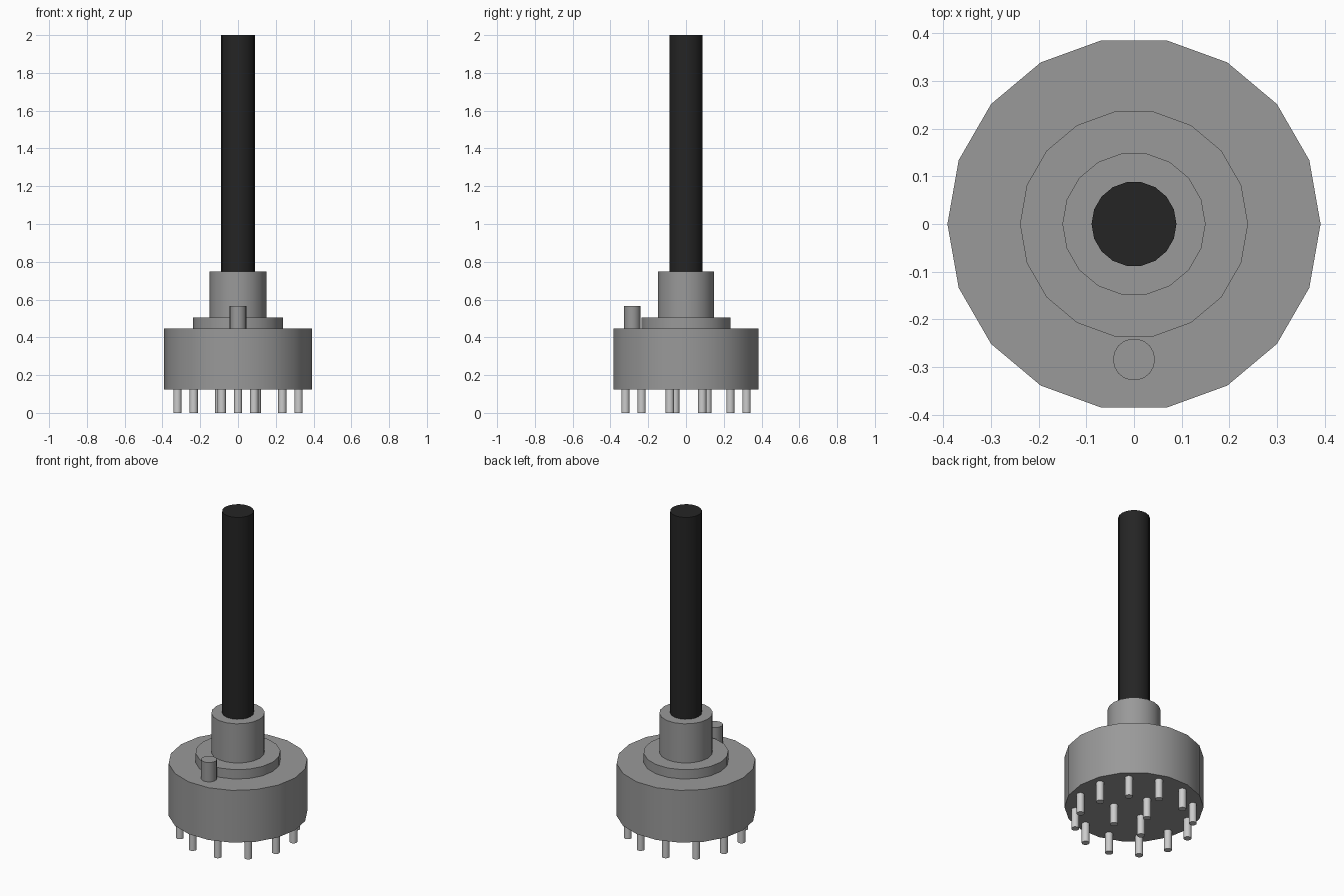
import bpy
import math

if "Cube" in bpy.data.objects:
    bpy.data.objects.remove(bpy.data.objects["Cube"])


def material(name, r, g, b):
    m = bpy.data.materials.new(name)
    m.diffuse_color = (r, g, b, 1)
    m.use_nodes = True
    m.node_tree.nodes["Principled BSDF"].inputs["Base Color"].default_value = m.diffuse_color
    return m


BODY_GREY = material("body grey", 0.32, 0.32, 0.32)
SHAFT_BLACK = material("shaft black", 0.018, 0.018, 0.018)
PIN_SILVER = material("pin silver", 0.60, 0.60, 0.60)


def cylinder(name, radius, z0, z1, mat, x=0.0, y=0.0, sides=18):
    """Upright cylinder from z0 to z1, with a corner on the +x axis."""
    bpy.ops.mesh.primitive_cylinder_add(
        vertices=sides, radius=radius, depth=z1 - z0,
        location=(x, y, (z0 + z1) / 2), rotation=(0, 0, math.pi / 2))
    ob = bpy.context.object
    ob.name = name
    ob.data.materials.append(mat)
    bpy.ops.object.shade_smooth_by_angle(angle=math.radians(35))
    return ob


# Housing, stepped collar and shaft
cylinder("housing", 0.391, 0.123, 0.447, BODY_GREY)
cylinder("mounting_flange", 0.239, 0.44, 0.505, BODY_GREY)
cylinder("bushing", 0.15, 0.50, 0.748, BODY_GREY)
cylinder("shaft", 0.089, 0.74, 2.0, SHAFT_BLACK)

# Locating peg at the front
cylinder("locating_peg", 0.044, 0.44, 0.567, BODY_GREY, y=-0.284)


def pin_ring(name, count, radius, start):
    for i in range(count):
        a = math.radians(start + 360 * i / count)
        cylinder(f"{name}_{i + 1}", 0.022, 0.0, 0.128, PIN_SILVER,
                 radius * math.cos(a), radius * math.sin(a))


# Terminal pins: twelve outer, three inner
pin_ring("outer_pin", 12, 0.332, 15)
pin_ring("inner_pin", 3, 0.114, 90)
